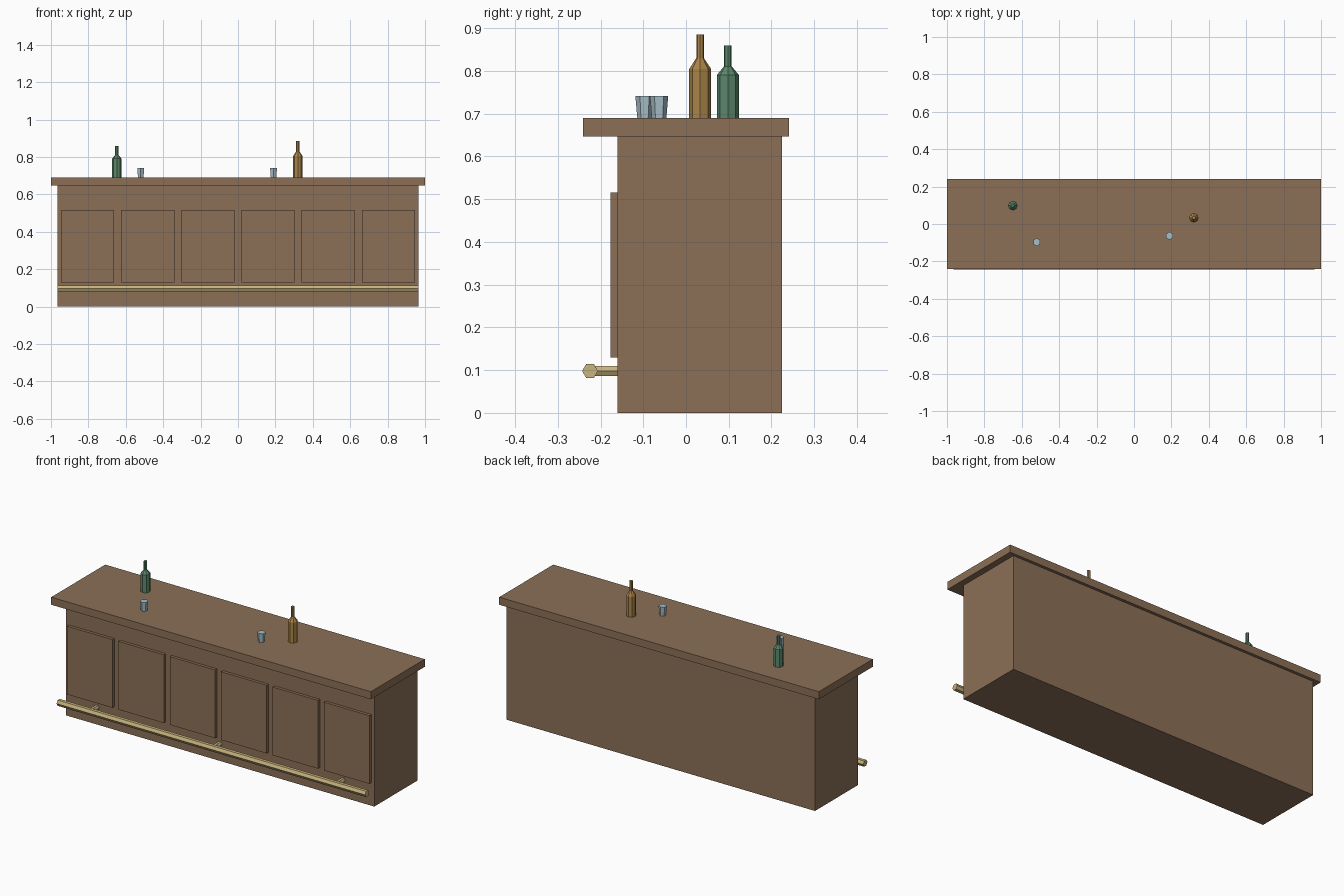
import bpy
import bmesh
import math

cube = bpy.data.objects.get("Cube")
if cube:
    bpy.data.objects.remove(cube, do_unlink=True)


def material(name, rgb):
    mat = bpy.data.materials.new(name)
    mat.use_nodes = True
    colour = (*rgb, 1.0)
    mat.diffuse_color = colour
    mat.node_tree.nodes["Principled BSDF"].inputs["Base Color"].default_value = colour
    return mat


wood = material("brown wood", (0.26, 0.16, 0.095))
brass = material("pale brass", (0.58, 0.45, 0.21))
green_glass = material("green glass", (0.107, 0.245, 0.15))
amber_glass = material("amber glass", (0.40, 0.23, 0.065))
clear_glass = material("pale blue glass", (0.39, 0.52, 0.58))


def finish(name, bm, mat):
    bmesh.ops.recalc_face_normals(bm, faces=bm.faces)
    mesh = bpy.data.meshes.new(name)
    bm.to_mesh(mesh)
    bm.free()
    mesh.materials.append(mat)
    obj = bpy.data.objects.new(name, mesh)
    bpy.context.collection.objects.link(obj)
    return obj


def box(name, x, y, z, mat):
    """Box from (low, high) ranges on each axis."""
    bm = bmesh.new()
    bmesh.ops.create_cube(bm, size=1)
    for v in bm.verts:
        v.co = [r[0] if c < 0 else r[1] for c, r in zip(v.co, (x, y, z))]
    return finish(name, bm, mat)


def turned(name, profile, sides, mat, location, rotation=(0, 0, 0), phase=0.0):
    """Faceted solid with capped ends from (radius, height) pairs."""
    bm = bmesh.new()
    rings = []
    for r, h in profile:
        angles = [phase + math.tau * i / sides for i in range(sides)]
        rings.append([bm.verts.new((r * math.cos(a), r * math.sin(a), h)) for a in angles])
    for low, high in zip(rings, rings[1:]):
        for i in range(sides):
            j = (i + 1) % sides
            bm.faces.new((low[i], low[j], high[j], high[i]))
    bm.faces.new(rings[0])
    bm.faces.new(rings[-1])
    obj = finish(name, bm, mat)
    obj.location = location
    obj.rotation_euler = rotation
    return obj


# Counter body and overhanging top
TOP = 0.69
FRONT = -0.16
HALF = 0.965
box("counter_body", (-HALF, HALF), (FRONT, 0.225), (0, 0.647), wood)
box("counter_top", (-1, 1), (-0.241, 0.241), (0.647, TOP), wood)

# Raised front panels
pitch = 2 * HALF / 6
for i in range(6):
    x = (i - 2.5) * pitch
    box(f"front_panel_{i + 1}", (x - 0.142, x + 0.142), (-0.177, FRONT), (0.13, 0.516), wood)

# Foot rail and its brackets
quarter = math.pi / 2
turned("foot_rail", [(0.0185, -HALF), (0.0185, HALF)], 6, brass,
       (0, -0.2245, 0.098), (0, quarter, 0), quarter)
for name, x in (("right", -0.77), ("middle", 0), ("left", 0.77)):
    turned(f"rail_bracket_{name}", [(0.014, 0), (0.014, 0.065)], 6, brass,
           (x, -0.2245, 0.098), (-quarter, 0, 0))


# Bottles: straight body, sloped shoulder, narrow neck
def bottle(name, x, y, body, shoulder, height, mat):
    profile = [(0.0255, 0), (0.0255, body), (0.009, shoulder), (0.009, height)]
    turned(name, profile, 8, mat, (x, y, TOP))


bottle("green_bottle", -0.648, 0.098, 0.101, 0.121, 0.17, green_glass)
bottle("amber_bottle", 0.32, 0.033, 0.115, 0.14, 0.196, amber_glass)

# Drinking glasses, wider at the rim
for name, x, y in (("right", -0.52, -0.097), ("left", 0.19, -0.063)):
    turned(f"drinking_glass_{name}", [(0.017, 0), (0.0215, 0.052)], 6, clear_glass,
           (x, y, TOP), phase=quarter)
